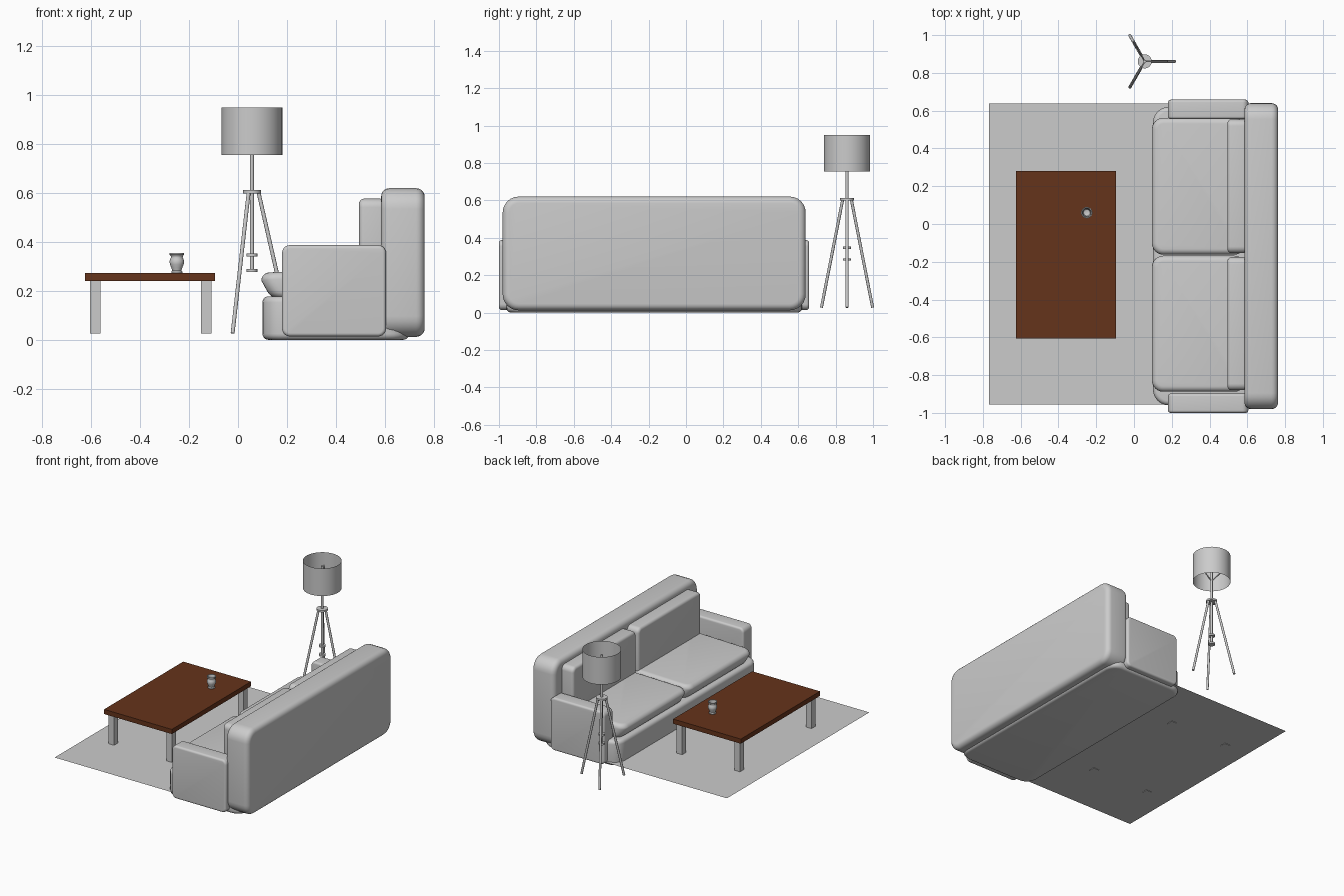
import bpy, bmesh, math
from mathutils import Vector

if "Cube" in bpy.data.objects:
    bpy.data.objects.remove(bpy.data.objects["Cube"])


def finish(name, bm, smooth=True):
    bmesh.ops.recalc_face_normals(bm, faces=bm.faces)
    me = bpy.data.meshes.new(name)
    bm.to_mesh(me)
    bm.free()
    ob = bpy.data.objects.new(name, me)
    bpy.context.collection.objects.link(ob)
    if smooth:
        bpy.ops.object.select_all(action='DESELECT')
        ob.select_set(True)
        bpy.context.view_layer.objects.active = ob
        bpy.ops.object.shade_smooth_by_angle(angle=math.radians(40))
    return ob


def box_bm(lo, hi):
    bm = bmesh.new()
    bmesh.ops.create_cube(bm, size=1)
    for v in bm.verts:
        v.co = Vector([(a + b) / 2 + c * (b - a) for a, b, c in zip(lo, hi, v.co)])
    return bm


def box(name, lo, hi):
    return finish(name, box_bm(lo, hi), False)


def slab(name, lo, hi, axis, corner, edge, shape=None):
    """Upholstered block: big corner radius around axis, small radius on the two caps."""
    bm = box_bm(lo, hi)

    def on_cap(e):
        return abs(e.verts[0].co[axis] - e.verts[1].co[axis]) < 1e-6
    bmesh.ops.bevel(bm, geom=[e for e in bm.edges if not on_cap(e)], offset=corner,
                    segments=6, profile=0.5, affect='EDGES')
    bmesh.ops.bevel(bm, geom=[e for e in bm.edges if on_cap(e)], offset=edge,
                    segments=5, profile=0.5, affect='EDGES')
    if shape:
        for v in bm.verts:
            shape(v.co)
    return finish(name, bm)


def rod(name, p, q, r, sides=16):
    p, q = Vector(p), Vector(q)
    bm = bmesh.new()
    bmesh.ops.create_cone(bm, cap_ends=True, segments=sides, radius1=r, radius2=r,
                          depth=(q - p).length)
    rot = (q - p).to_track_quat('Z', 'Y')
    for v in bm.verts:
        v.co = rot @ v.co + (p + q) / 2
    return finish(name, bm)


def lathe(name, profile, x, y, sides=32):
    bm = bmesh.new()
    vs = [bm.verts.new((x + r, y, z)) for r, z in profile]
    es = [bm.edges.new(pair) for pair in zip(vs, vs[1:])]
    bmesh.ops.spin(bm, geom=vs + es, cent=(x, y, 0), axis=(0, 0, 1),
                   angle=2 * math.pi, steps=sides, use_duplicate=False)
    bmesh.ops.remove_doubles(bm, verts=bm.verts, dist=1e-5)
    return finish(name, bm)


# Rug: a single thin sheet running under the sofa
bm = bmesh.new()
bm.faces.new([bm.verts.new(c) for c in
              ((-0.767, -0.955, 0.028), (0.3, -0.955, 0.028),
               (0.3, 0.637, 0.028), (-0.767, 0.637, 0.028))])
finish("rug", bm, False)

# Sofa frame
slab("sofa_base", (0.10, -0.96, 0.0), (0.70, 0.62, 0.178), 2, 0.085, 0.025)
slab("sofa_back", (0.585, -0.98, 0.012), (0.763, 0.64, 0.62), 0, 0.085, 0.035)
for side, y0 in (("left", -1.0), ("right", 0.556)):
    slab("sofa_arm_" + side, (0.18, y0, 0.014), (0.605, y0 + 0.102, 0.387), 1, 0.032, 0.014)


# Seat cushions undercut at the front, with a softly dropping front edge
def seat_shape(co):
    front = max(0, (0.58 - co.x) / 0.485)
    low = min(1, max(0, (0.25 - co.z) / 0.075))
    if co.z > 0.22:
        co.z -= 0.012 * front ** 3
    co.x += 0.035 * low * front


for side, y0, y1 in (("left", -0.888, -0.168), ("right", -0.162, 0.562)):
    slab("seat_cushion_" + side, (0.095, y0, 0.17), (0.59, y1, 0.285), 2, 0.06, 0.03, seat_shape)
    slab("back_cushion_" + side, (0.495, y0 + 0.008, 0.25), (0.60, y1 - 0.008, 0.577),
         0, 0.035, 0.02)

# Coffee table
wood = bpy.data.materials.new("dark_wood")
wood.diffuse_color = (0.13, 0.033, 0.011, 1)
wood.use_nodes = True
wood.node_tree.nodes["Principled BSDF"].inputs["Base Color"].default_value = wood.diffuse_color
box("table_top", (-0.625, -0.605, 0.24), (-0.095, 0.28, 0.273)).data.materials.append(wood)
for i, x in enumerate((-0.605, -0.152)):
    for j, y in enumerate((-0.585, 0.216)):
        box(f"table_leg_{i}{j}", (x, y, 0.025), (x + 0.044, y + 0.044, 0.24))

# Vase, hollow
lathe("vase", [(0, 0.273), (0.022, 0.273), (0.023, 0.278), (0.019, 0.284), (0.022, 0.294),
               (0.028, 0.308), (0.030, 0.320), (0.027, 0.330), (0.024, 0.337), (0.025, 0.343),
               (0.030, 0.348), (0.030, 0.355), (0.025, 0.355), (0.020, 0.337), (0.025, 0.320),
               (0.017, 0.292), (0, 0.287)], -0.25, 0.06)

# Tripod floor lamp
cx, cy = 0.057, 0.861
rod("lamp_pole", (cx, cy, 0.28), (cx, cy, 0.91), 0.008)
rod("tripod_plate", (cx, cy, 0.599), (cx, cy, 0.612), 0.037, 32)
for i, z in enumerate((0.278, 0.341)):
    rod(f"pole_collar_{i}", (cx, cy, z), (cx, cy, z + 0.012), 0.022, 24)
for i in range(3):
    a = math.radians(120 * i)
    dx, dy = math.cos(a), math.sin(a)
    rod(f"tripod_leg_{i}", (cx + 0.158 * dx, cy + 0.158 * dy, 0.027),
        (cx + 0.027 * dx, cy + 0.027 * dy, 0.602), 0.008)
    rod(f"shade_strut_{i}", (cx, cy, 0.76),
        (cx + 0.121 * dx, cy + 0.121 * dy, 0.86), 0.004, 8)
# Open drum shade
lathe("lamp_shade", [(0.124, 0.755), (0.124, 0.95)], cx, cy, 48)
